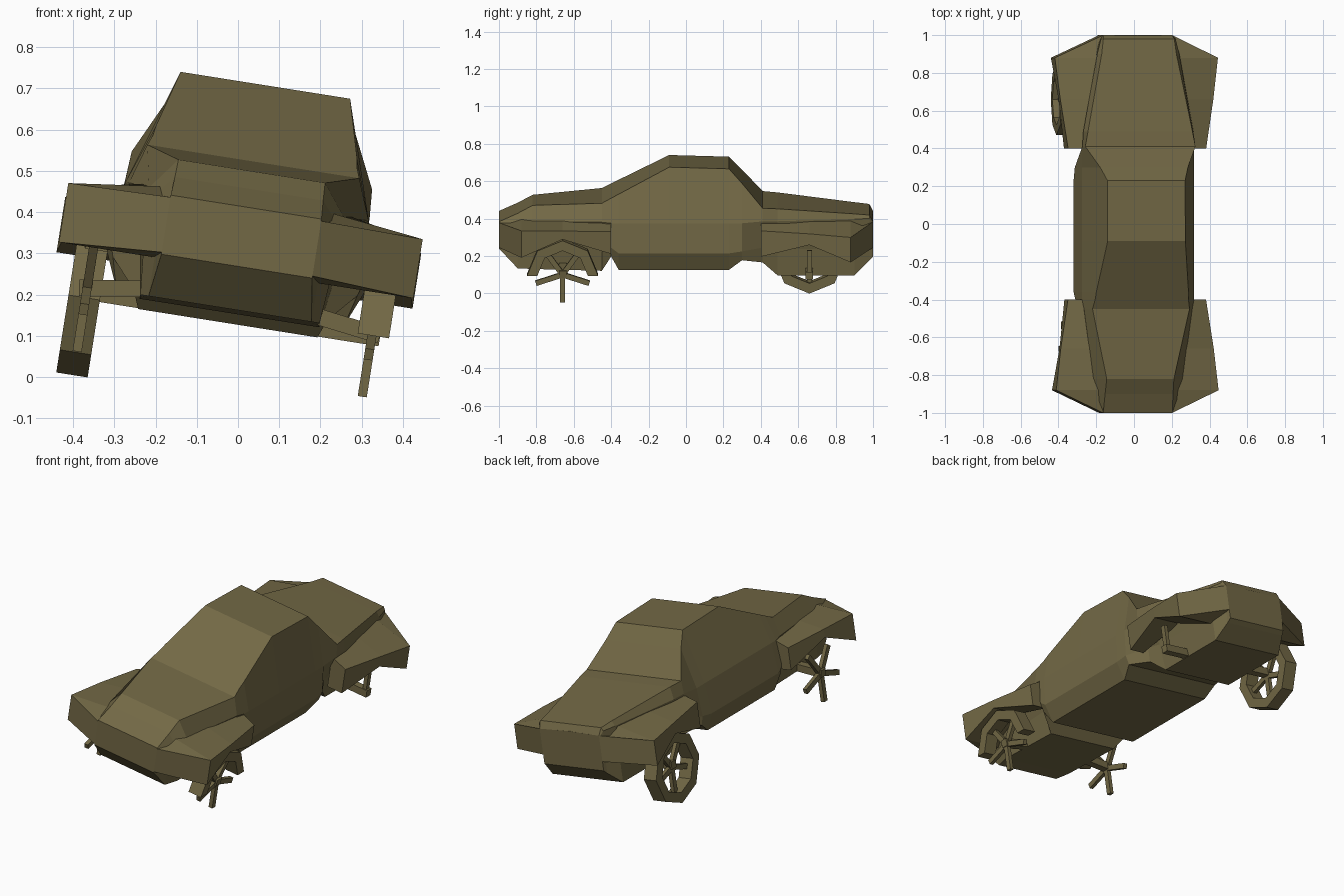
import bpy, bmesh, math
from mathutils import Matrix

if "Cube" in bpy.data.objects:
    bpy.data.objects.remove(bpy.data.objects["Cube"])

# the whole wreck leans to its right
LEAN = Matrix.Rotation(math.radians(9), 4, 'Y') @ Matrix.Translation((-0.045, 0, 0))
paint = bpy.data.materials.new("rusty_olive")
paint.diffuse_color = (0.17, 0.14, 0.06, 1)
paint.use_nodes = True
paint.node_tree.nodes["Principled BSDF"].inputs["Base Color"].default_value = paint.diffuse_color


def finish(name, bm):
    bmesh.ops.recalc_face_normals(bm, faces=bm.faces)
    me = bpy.data.meshes.new(name)
    bm.to_mesh(me)
    bm.free()
    me.materials.append(paint)
    ob = bpy.data.objects.new(name, me)
    bpy.context.collection.objects.link(ob)
    ob.matrix_world = LEAN
    return ob


def loft(name, rings, closed=False):
    bm = bmesh.new()
    vr = [[bm.verts.new(p) for p in r] for r in rings]
    n = len(vr[0])
    pairs = list(zip(vr, vr[1:]))
    if closed:
        pairs.append((vr[-1], vr[0]))
    for a, b in pairs:
        for i in range(n):
            j = (i + 1) % n
            bm.faces.new((a[i], a[j], b[j], b[i]))
    if not closed:
        bm.faces.new(vr[0])
        bm.faces.new(vr[-1])
    return finish(name, bm)


# body shell: y, then half-width/height of roof edge, waist crease, sill, floor
body = [
    (-1.0, .185, .41, .185, .40, .185, .29, .185, .265),
    (-.90, .182, .455, .22, .41, .20, .27, .20, .16),
    (-.82, .18, .498, .24, .42, .23, .27, .22, .16),
    (-.45, .26, .522, .29, .424, .24, .28, .22, .15),
    (-.40, .25, .548, .30, .42, .315, .29, .30, .24),
    (-.36, .247, .569, .30, .42, .32, .26, .28, .165),
    (-.09, .208, .709, .30, .42, .32, .26, .28, .165),
    (.23, .208, .70, .30, .42, .32, .26, .28, .165),
    (.30, .235, .625, .30, .42, .315, .27, .30, .22),
    (.41, .295, .50, .30, .43, .25, .28, .25, .20),
    (.49, .28, .495, .295, .43, .24, .27, .22, .125),
    (.90, .20, .455, .22, .43, .22, .27, .22, .125),
    (.98, .19, .447, .20, .43, .19, .30, .19, .20),
    (1.0, .185, .41, .185, .40, .185, .29, .185, .22),
]
rings = []
for y, *p in body:
    half = list(zip(p[::2], p[1::2]))
    rings.append([(w, y, v) for w, v in half] + [(-w, y, v) for w, v in reversed(half)])
loft("body_shell", rings)

# flared fenders: y, inner width, inner top, outer width, outer top, bottom
front = [(-1.0, .0, .41, .185, .405, .27), (-.88, .19, .43, .435, .40, .255),
         (-.66, .24, .43, .41, .395, .35), (-.40, .28, .424, .37, .386, .265)]
rear = [(1.0, .0, .415, .185, .41, .27), (.88, .19, .43, .437, .365, .23),
        (.66, .24, .43, .41, .38, .32), (.40, .28, .424, .37, .39, .25)]
for end, secs in (("front", front), ("rear", rear)):
    for side, s in (("left", -1), ("right", 1)):
        loft(f"{end}_{side}_fender",
             [[(s * wi, y, ti), (s * wo, y, to), (s * wo, y, b), (s * wi, y, b)]
              for y, wi, ti, wo, to, b in secs])


def add_box(bm, size, mat):
    bmesh.ops.create_cube(bm, size=1, matrix=mat @ Matrix.Diagonal((*size, 1)))


# wheels: octagonal tyre (whole, half or missing), spokes and axle stub
def wheel(name, s, y, v, segments, spokes, axle_tilt):
    if segments:
        count = 8 if segments == 8 else segments + 1
        start = -math.pi / 4 * segments / 2
        tyre = []
        for i in range(count):
            a = start + i * math.pi / 4
            tyre.append([(s * w, y + r * math.sin(a), v + r * math.cos(a))
                         for w, r in ((.315, .19), (.392, .19), (.392, .135), (.315, .135))])
        loft(name + "_tyre", tyre, closed=segments == 8)
    bm = bmesh.new()
    hub = Matrix.Translation((s * .35, y, v))
    for deg in spokes:
        add_box(bm, (.022, .028, .15),
                hub @ Matrix.Rotation(math.radians(deg), 4, 'X') @ Matrix.Translation((0, 0, .075)))
    add_box(bm, (.17, .04, .04),
            Matrix.Translation((s * .285, y, v + .015))
            @ Matrix.Rotation(math.radians(axle_tilt), 4, 'Y'))
    finish(name + "_spokes", bm)


star = [36 + 72 * k for k in range(5)]
wheel("rear_left", -1, .66, .132, 8, star, 0)
wheel("front_left", -1, -.66, .15, 0, star, -8)
wheel("front_right", 1, -.66, .15, 4, star, 8)
wheel("rear_right", 1, .66, .132, 0, [0], 0)
